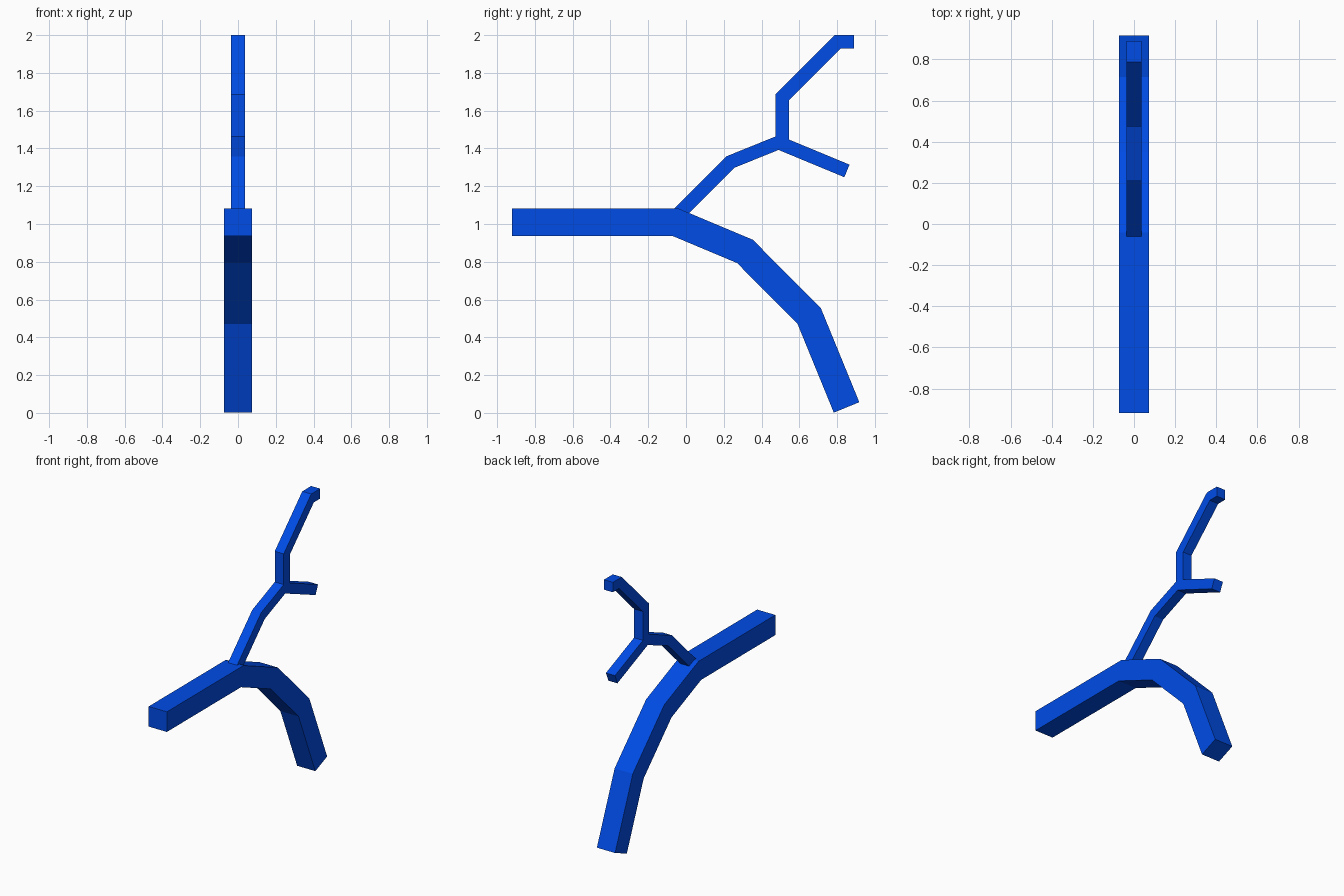
import bpy
import bmesh
from mathutils import Vector

cube = bpy.data.objects.get("Cube")
if cube:
    bpy.data.objects.remove(cube, do_unlink=True)

blue = bpy.data.materials.new("blue")
blue.use_nodes = True
blue.diffuse_color = (0.0, 0.075, 0.83, 1)
blue.node_tree.nodes["Principled BSDF"].inputs["Base Color"].default_value = blue.diffuse_color


def bar(name, path, width):
    """Square bar swept along a (y, z) path with mitred bends."""
    pts = [Vector(p) for p in path]
    dirs = [(b - a).normalized() for a, b in zip(pts, pts[1:])]
    half = width / 2
    bm = bmesh.new()
    rings = []
    for i, p in enumerate(pts):
        before, after = dirs[max(i - 1, 0)], dirs[min(i, len(dirs) - 1)]
        mid = (before + after).normalized()
        side = Vector((-mid.y, mid.x)) * half / mid.dot(before)
        corners = [(-half, p + side), (half, p + side), (half, p - side), (-half, p - side)]
        rings.append([bm.verts.new((x, q.x, q.y)) for x, q in corners])
    for a, b in zip(rings, rings[1:]):
        for k in range(4):
            n = (k + 1) % 4
            bm.faces.new((a[k], a[n], b[n], b[k]))
    bm.faces.new(rings[0])
    bm.faces.new(rings[-1])
    bmesh.ops.recalc_face_normals(bm, faces=bm.faces)
    mesh = bpy.data.meshes.new(name)
    bm.to_mesh(mesh)
    bm.free()
    mesh.materials.append(blue)
    obj = bpy.data.objects.new(name, mesh)
    bpy.context.collection.objects.link(obj)
    return obj


# Thick bar: level run, then bending down to the ground
bar("main_limb", [(-0.92, 1.009), (-0.055, 1.009), (0.312, 0.855),
                  (0.652, 0.513), (0.85, 0.029)], 0.146)

# Thin stem rising from the bend and drooping into the lower twig
bar("stem_and_lower_twig", [(-0.04, 1.053), (0.235, 1.328),
                            (0.49, 1.431), (0.852, 1.281)], 0.072)

# Upper twig rising from the fork
bar("upper_twig", [(0.509, 1.435), (0.509, 1.671),
                   (0.803, 1.964), (0.89, 1.964)], 0.072)
